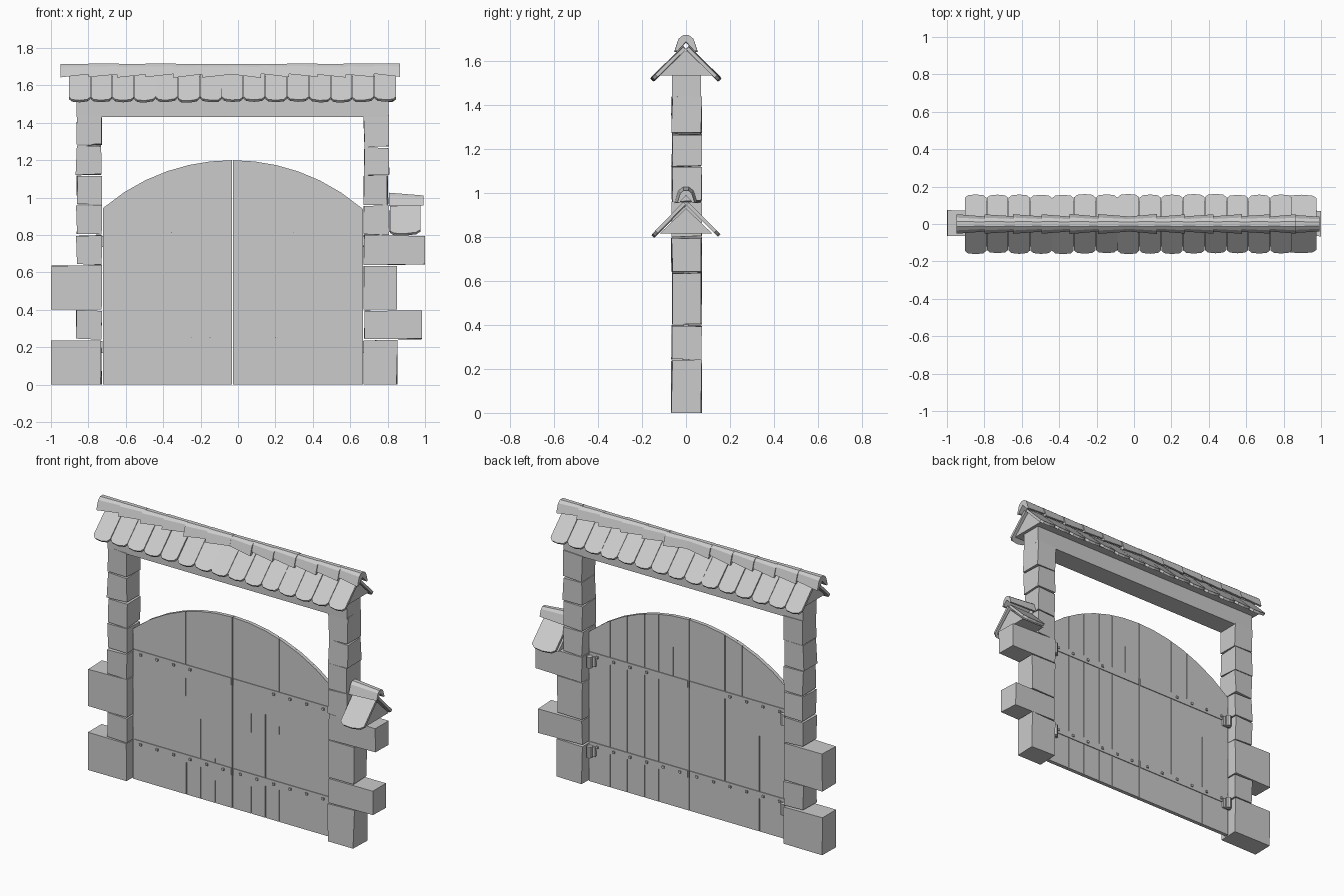
import bpy, bmesh, math, random
from mathutils import Vector, Matrix

random.seed(4)
cube = bpy.data.objects.get("Cube")
if cube:
    bpy.data.objects.remove(cube)

grey = bpy.data.materials.new("plain_grey")
grey.use_nodes = True
grey.diffuse_color = (0.6, 0.6, 0.6, 1)
grey.node_tree.nodes["Principled BSDF"].inputs["Base Color"].default_value = (0.6, 0.6, 0.6, 1)


def finish(bm, name):
    bmesh.ops.recalc_face_normals(bm, faces=bm.faces)
    mesh = bpy.data.meshes.new(name)
    bm.to_mesh(mesh)
    bm.free()
    mesh.materials.append(grey)
    obj = bpy.data.objects.new(name, mesh)
    bpy.context.collection.objects.link(obj)
    return obj


def add_box(bm, x0, x1, y0, y1, z0, z1, jitter=0):
    verts = bmesh.ops.create_cube(bm, size=1)["verts"]
    for v in verts:
        v.co = Vector((x0 + (v.co.x + .5) * (x1 - x0), y0 + (v.co.y + .5) * (y1 - y0),
                       z0 + (v.co.z + .5) * (z1 - z0)))
        v.co += Vector([random.uniform(-jitter, jitter) for _ in range(3)])
    return verts


def add_loft(bm, start, end):
    """Closed solid between two matching outlines."""
    a = [bm.verts.new(p) for p in start]
    b = [bm.verts.new(p) for p in end]
    bm.faces.new(a)
    bm.faces.new(b[::-1])
    for i in range(len(a)):
        j = (i + 1) % len(a)
        bm.faces.new((a[j], a[i], b[i], b[j]))
    return a + b


# Stone pillars: long and short blocks stacked with thin joints
def pillar(name, inner, levels, outers):
    bm = bmesh.new()
    for z0, z1, outer in zip(levels, levels[1:], outers):
        x0, x1 = sorted((inner, outer))
        verts = add_box(bm, x0, x1, -.064, .07, z0 + .003, z1 - .003, .004)
        for v in verts:
            v.co.x = min(max(v.co.x, -1), 1)
            if z0 == 0 and v.co.z < .1:
                v.co.z = 0
    finish(bm, name)


pillar("left_side_pillar", .674, (0, .24, .4, .64, .8, .96, 1.12, 1.27, 1.44),
       (.85, .98, .85, 1, .805, .8, .805, .805))
pillar("right_side_pillar", -.73, (0, .24, .4, .64, .8, .96, 1.12, 1.28, 1.44),
       (-1, -.863, -1, -.863, -.863, -.86, -.865, -.863))

# Lintel beam
bm = bmesh.new()
add_box(bm, -.863, .805, -.064, .068, 1.43, 1.55)
finish(bm, "lintel")


# Door leaves with an arched top and plank cracks cut in both faces
MID, RADIUS, CENTRE_Z = -.03, 1.064, .136
FRONT, BACK = -.012, .012


def arch(x):
    return CENTRE_Z + math.sqrt(RADIUS ** 2 - (x - MID) ** 2)


front_cracks = [(-.355, .81, 1.15), (-.355, .62, .73), (-.25, .24, .5), (-.25, 0, .2),
                (-.35, 0, .2), (-.15, .25, .28), (-.15, 0, .14), (.1, .51, .63),
                (.1, 0, .17), (.2, .24, .65), (.2, 0, .2), (.295, .8, 1.15),
                (.295, .55, .6), (.295, 0, .2)]
back_cracks = [(.52, 0, 1.2), (.4, 0, 1.2), (.28, 0, 1.2), (.18, 0, 1.2), (.08, .8, 1),
               (-.28, .25, 1.2), (-.4, .8, 1.2), (-.52, 0, .6)]
bm = bmesh.new()
for cracks, y in ((front_cracks, FRONT), (back_cracks, BACK)):
    for x, z0, z1 in cracks:
        add_box(bm, x - .002, x + .002, y - .008, y + .008, z0 - .001, z1)
cutter = finish(bm, "crack_cutter")
cutter.hide_render = True
cutter.hide_viewport = True

for name, a, b in (("door_leaf_right", -.723, MID - .002), ("door_leaf_left", MID + .002, .668)):
    xs = [a + (b - a) * i / 6 for i in range(7)]
    outline = [(a, 0), (b, 0)] + [(x, arch(x)) for x in reversed(xs)]
    bm = bmesh.new()
    add_loft(bm, [(x, FRONT, z) for x, z in outline], [(x, BACK, z) for x, z in outline])
    leaf = finish(bm, name)
    cut = leaf.modifiers.new("cracks", "BOOLEAN")
    cut.operation = "DIFFERENCE"
    cut.solver = "EXACT"
    cut.object = cutter

# Iron straps, rivets and hinges
straps, rivets, hinges = bmesh.new(), bmesh.new(), bmesh.new()
for z in (.795, .23):
    for a, b in ((-.715, MID - .006), (MID + .006, .66)):
        for y0, y1 in ((FRONT - .004, FRONT), (BACK, BACK + .005)):
            add_box(straps, a, b, y0, y1, z - .022, z + .022)
    for side in (-1, 1):
        for i in range(6):
            x = MID + side * (.06 + .115 * i)
            if z < .5 or i > 1:
                add_box(rivets, x - .007, x + .007, FRONT - .012, BACK + .012, z - .007, z + .007)
        x = MID + side * .675
        add_box(hinges, x - .03, x + .03, BACK, BACK + .014, z - .06, z + .0)
        bmesh.ops.create_cone(hinges, cap_ends=True, segments=8, radius1=.017, radius2=.017,
                              depth=.07, matrix=Matrix.Translation((x, BACK + .025, z - .03)))
finish(straps, "iron_straps")
finish(rivets, "rivets")
finish(hinges, "hinges")


# Roofs: gable core, rounded tiles on both slopes, ridge caps
def gable(name, x0, x1, top):
    bm = bmesh.new()
    shape = [(-.12, top - .115), (.12, top - .115), (0, top)]
    add_loft(bm, [(x0, y, z) for y, z in shape], [(x1, y, z) for y, z in shape])
    finish(bm, name)


def tiles(name, x0, x1, count, top):
    bm = bmesh.new()
    width = (x1 - x0) / count
    half = width * .49
    outline = [(-half, 0), (half, 0), (half, .88), (half * .72, .97), (0, 1),
               (-half * .72, .97), (-half, .88)]
    for side in (-1, 1):
        for i in range(count):
            x = x0 + width * (i + .5)
            lift = random.uniform(0, .006)
            roll = random.uniform(-.06, .06)
            reach = random.uniform(.143, .149)

            def place(u, v, off):
                y = .005 + reach * v + off * .7
                z = top + .008 - .148 * v + off * .7 + lift * v + u * roll
                return (x + u, side * y, z)
            add_loft(bm, [place(u, v, -.005) for u, v in outline],
                     [place(u, v, .011) for u, v in outline])
    finish(bm, name)


def ridge(name, x0, x1, count, top, slope=0):
    bm = bmesh.new()
    step = (x1 - x0) / count
    shape = [(-.052, -.072), (-.034, -.016), (-.014, 0), (.014, 0), (.034, -.016),
             (.052, -.072), (.038, -.072), (0, -.03), (-.038, -.072)]
    for i in range(count):
        a = x0 + step * i
        b = min(a + step * 1.08, x1)
        big = random.uniform(.98, 1.05)
        small = random.uniform(.72, .8)
        dz = random.uniform(-.004, 0)
        first, last = (big, small) if i < count / 2 else (small, big)
        add_loft(bm, [(a, y * first, top + dz + z * first) for y, z in shape],
                 [(b, y * last, top + dz - slope + z * last) for y, z in shape])
    finish(bm, name)


gable("main_gable", -.88, .825, 1.65)
tiles("main_roof_tiles", -.905, .845, 15, 1.65)
ridge("main_ridge_caps", -.95, .867, 12, 1.718)

gable("small_gable", .806, .965, .93)
tiles("small_roof_tiles", .81, .977, 1, .94)
ridge("small_ridge_cap", .806, .992, 1, 1.028, .015)
